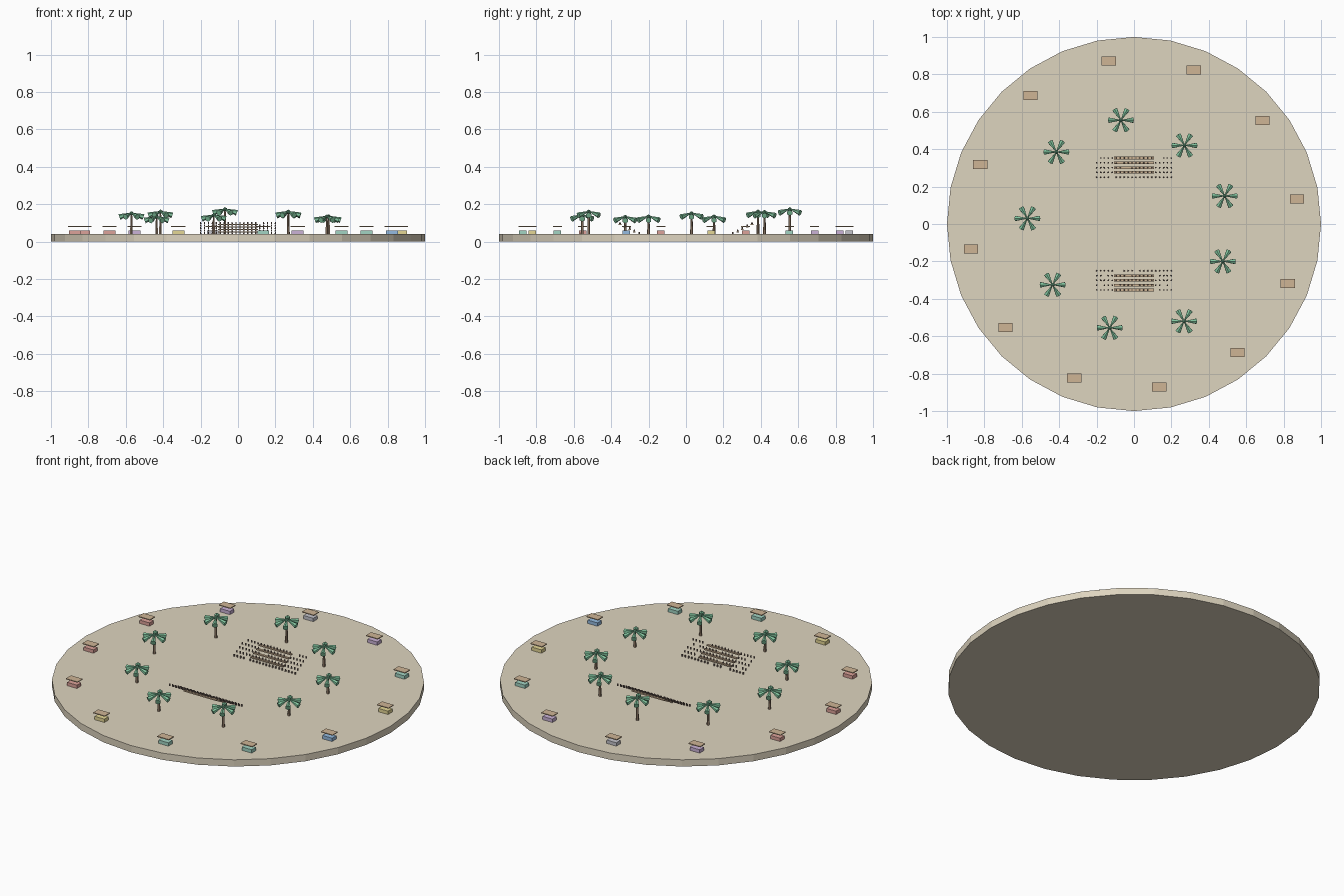
import bpy, bmesh, math, random
from mathutils import Matrix, Vector

if "Cube" in bpy.data.objects:
    bpy.data.objects.remove(bpy.data.objects["Cube"])

random.seed(4)
MATS = {}


def finish(name, bm, color):
    mesh = bpy.data.meshes.new(name)
    bm.to_mesh(mesh)
    bm.free()
    if color not in MATS:
        m = bpy.data.materials.new("mat_%d" % len(MATS))
        m.diffuse_color = (*color, 1)
        m.use_nodes = True
        m.node_tree.nodes["Principled BSDF"].inputs["Base Color"].default_value = m.diffuse_color
        MATS[color] = m
    mesh.materials.append(MATS[color])
    ob = bpy.data.objects.new(name, mesh)
    bpy.context.collection.objects.link(ob)
    return ob


def box(bm, loc, size):
    bmesh.ops.create_cube(bm, size=1, matrix=Matrix.Translation(loc) @ Matrix.Diagonal((*size, 1)))


def cone(bm, a, b, r1, r2, sides):
    a, b = Vector(a), Vector(b)
    d = b - a
    rot = d.to_track_quat('Z', 'Y').to_matrix().to_4x4()
    bmesh.ops.create_cone(bm, cap_ends=True, segments=sides, radius1=r1, radius2=r2,
                          depth=d.length, matrix=Matrix.Translation((a + b) / 2) @ rot)


TAN, WOOD, TRUNK = (0.73, 0.66, 0.52), (0.62, 0.46, 0.30), (0.36, 0.25, 0.17)
GREEN, DARK_GREEN, PEOPLE = (0.22, 0.55, 0.34), (0.15, 0.38, 0.24), (0.25, 0.18, 0.15)
RED, PURPLE, GREY = (0.72, 0.36, 0.32), (0.60, 0.45, 0.68), (0.55, 0.55, 0.60)
YELLOW, TEAL, BLUE = (0.78, 0.68, 0.30), (0.36, 0.66, 0.55), (0.30, 0.50, 0.75)
FLOOR = 0.04

# round plaza
bm = bmesh.new()
cone(bm, (0, 0, 0), (0, 0, FLOOR), 1, 1, 32)
finish("plaza_ground", bm, TAN)

# ring of market stalls with floating awnings
stall_colors = [YELLOW, TEAL, PURPLE, GREY, PURPLE, RED, RED, RED, YELLOW, TEAL, TEAL, BLUE]
for i, col in enumerate(stall_colors):
    a = math.radians(8.8 + 30 * i)
    x, y = 0.882 * math.cos(a), 0.882 * math.sin(a)
    bm = bmesh.new()
    box(bm, (x, y, FLOOR + 0.01), (0.064, 0.04, 0.02))
    finish("stall_counter_%d" % i, bm, col)
    bm = bmesh.new()
    box(bm, (x, y, 0.08), (0.076, 0.048, 0.005))
    finish("stall_awning_%d" % i, bm, WOOD)

# palms: x, y, top height
palms = [(-0.07, 0.555, 0.185), (0.27, 0.42, 0.17), (0.485, 0.15, 0.146),
         (0.475, -0.20, 0.146), (0.268, -0.52, 0.172), (-0.13, -0.555, 0.153),
         (-0.435, -0.325, 0.144), (-0.57, 0.03, 0.163), (-0.415, 0.385, 0.172)]
for i, (x, y, top) in enumerate(palms):
    bm = bmesh.new()
    cone(bm, (x, y, FLOOR), (x, y, top - 0.015), 0.008, 0.005, 6)
    finish("palm_trunk_%d" % i, bm, TRUNK)
    bm = bmesh.new()
    for k in range(6):
        a = k * math.pi / 3
        c, s = math.cos(a), math.sin(a)
        cone(bm, (x + 0.003 * c, y + 0.003 * s, top - 0.01),
             (x + 0.064 * c, y + 0.064 * s, top - 0.031), 0.002, 0.016, 6)
    finish("palm_fronds_%d" % i, bm, GREEN)
    bm = bmesh.new()
    bmesh.ops.create_icosphere(bm, subdivisions=1, radius=0.012,
                               matrix=Matrix.Translation((x, y, top - 0.012)))
    finish("palm_crown_%d" % i, bm, DARK_GREEN)

# two facing stands: tiers of benches and a wider crowd
for side, label in ((1, "back"), (-1, "front")):
    benches, crowd = bmesh.new(), bmesh.new()
    for row in range(5):
        y = side * (0.25 + 0.0257 * row)
        z = FLOOR + 0.0135 * row
        if row > 0:
            box(benches, (0, y, z - 0.002), (0.214, 0.014, 0.007))
        for k in range(20):
            if random.random() < 0.08:
                continue
            x = -0.2 + 0.4 * k / 19
            cone(crowd, (x, y, z), (x, y, z + 0.012), 0.0045, 0.0035, 6)
    finish(label + "_stand_benches", benches, WOOD)
    finish(label + "_stand_crowd", crowd, PEOPLE)
